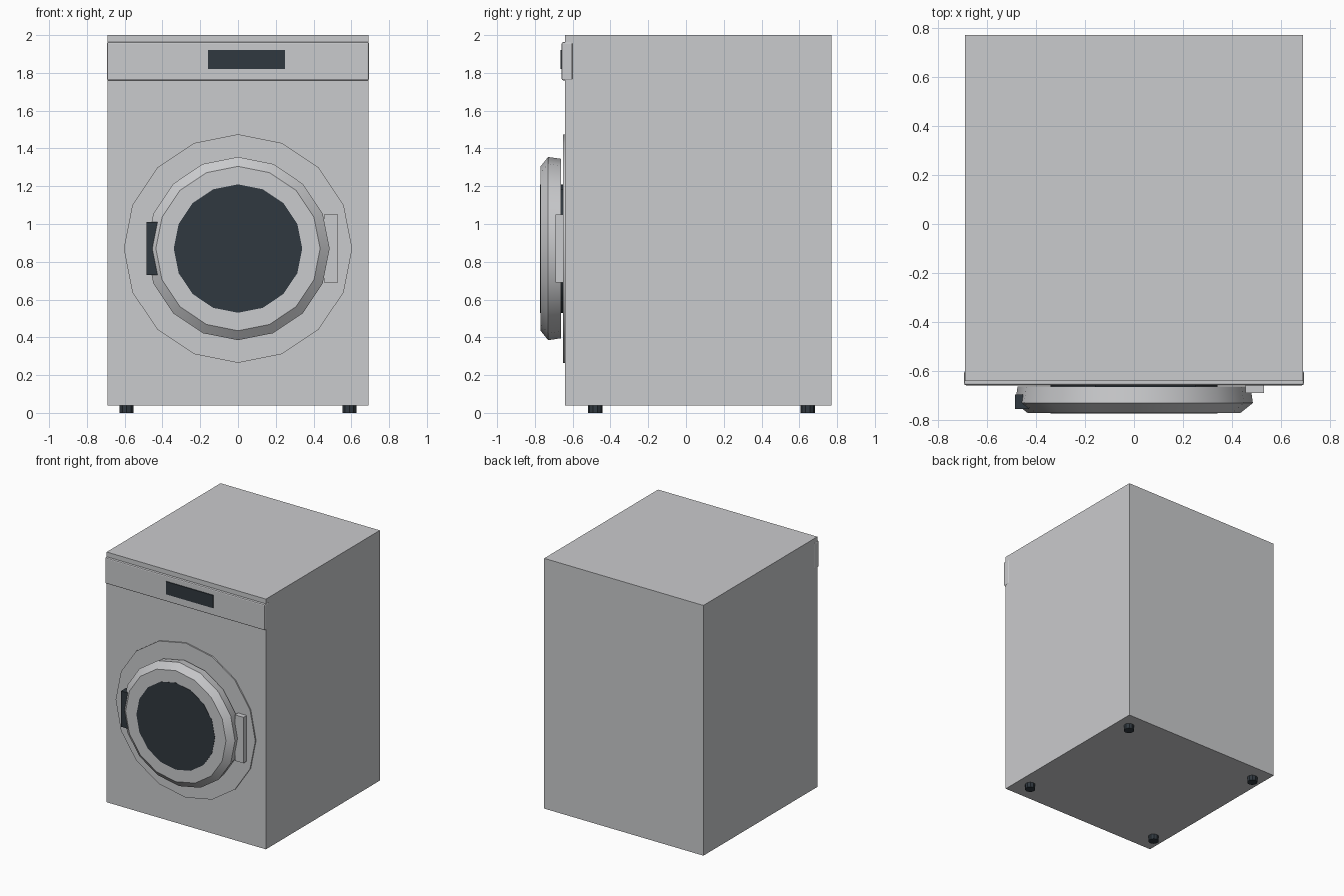
import bpy
import bmesh
from math import pi, radians, sin, cos

cube = bpy.data.objects.get("Cube")
if cube:
    bpy.data.objects.remove(cube, do_unlink=True)


def material(name, colour):
    mat = bpy.data.materials.new(name)
    mat.use_nodes = True
    mat.diffuse_color = (*colour, 1)
    mat.node_tree.nodes["Principled BSDF"].inputs["Base Color"].default_value = (*colour, 1)
    return mat


GREY = material("light grey enamel", (0.59, 0.595, 0.61))
DARK = material("dark glass", (0.03, 0.04, 0.05))


def add_object(name, bm, mat, smooth=False):
    bmesh.ops.recalc_face_normals(bm, faces=bm.faces)
    mesh = bpy.data.meshes.new(name)
    bm.to_mesh(mesh)
    bm.free()
    mesh.materials.append(mat)
    obj = bpy.data.objects.new(name, mesh)
    bpy.context.collection.objects.link(obj)
    if smooth:
        bpy.ops.object.select_all(action="DESELECT")
        obj.select_set(True)
        bpy.context.view_layer.objects.active = obj
        bpy.ops.object.shade_smooth_by_angle(angle=radians(30))
    return obj


def box(name, x, y, z, mat, bevel=0):
    """Box given by its (low, high) range on each axis."""
    bm = bmesh.new()
    bmesh.ops.create_cube(bm, size=1)
    for v in bm.verts:
        v.co = [lo + (c + 0.5) * (hi - lo) for c, (lo, hi) in zip(v.co, (x, y, z))]
    if bevel:
        bmesh.ops.bevel(bm, geom=bm.edges[:], offset=bevel, segments=2,
                        profile=0.5, affect="EDGES")
    return add_object(name, bm, mat)


def front_disc(name, profile, mat, sides=16, centre_z=0.87):
    """Solid turned around the door axis from (radius, y) pairs."""
    bm = bmesh.new()
    rings = [[bm.verts.new((r * sin(2 * pi * i / sides), y,
                            centre_z + r * cos(2 * pi * i / sides)))
              for i in range(sides)] for r, y in profile]
    for a, b in zip(rings, rings[1:]):
        for i in range(sides):
            j = (i + 1) % sides
            bm.faces.new((a[i], a[j], b[j], b[i]))
    bm.faces.new(rings[0])
    bm.faces.new(rings[-1])
    return add_object(name, bm, mat, smooth=True)


# Cabinet and control panel
box("cabinet", (-0.69, 0.69), (-0.64, 0.77), (0.04, 2), GREY)
box("control_panel", (-0.693, 0.693), (-0.658, -0.6), (1.76, 1.963), GREY, 0.008)
box("display", (-0.16, 0.25), (-0.665, -0.65), (1.82, 1.92), DARK)

# Door with its surround, glass, handle and hinge
front_disc("door_surround", [(0.605, -0.63), (0.605, -0.65)], GREY)
front_disc("door", [(0.475, -0.662), (0.485, -0.73), (0.435, -0.77)], GREY)
front_disc("door_glass", [(0.34, -0.64), (0.34, -0.772)], DARK)
box("door_handle", (-0.485, -0.4), (-0.755, -0.695), (0.73, 1.01), DARK)
box("door_hinge", (0.455, 0.53), (-0.69, -0.64), (0.69, 1.05), GREY)

# Feet
for side, x in (("right", -0.59), ("left", 0.59)):
    for end, y in (("front", -0.48), ("back", 0.645)):
        bm = bmesh.new()
        bmesh.ops.create_cone(bm, cap_ends=True, segments=10,
                              radius1=0.038, radius2=0.038, depth=0.045)
        bmesh.ops.translate(bm, verts=bm.verts, vec=(x, y, 0.0225))
        add_object(f"{end}_{side}_foot", bm, DARK)
